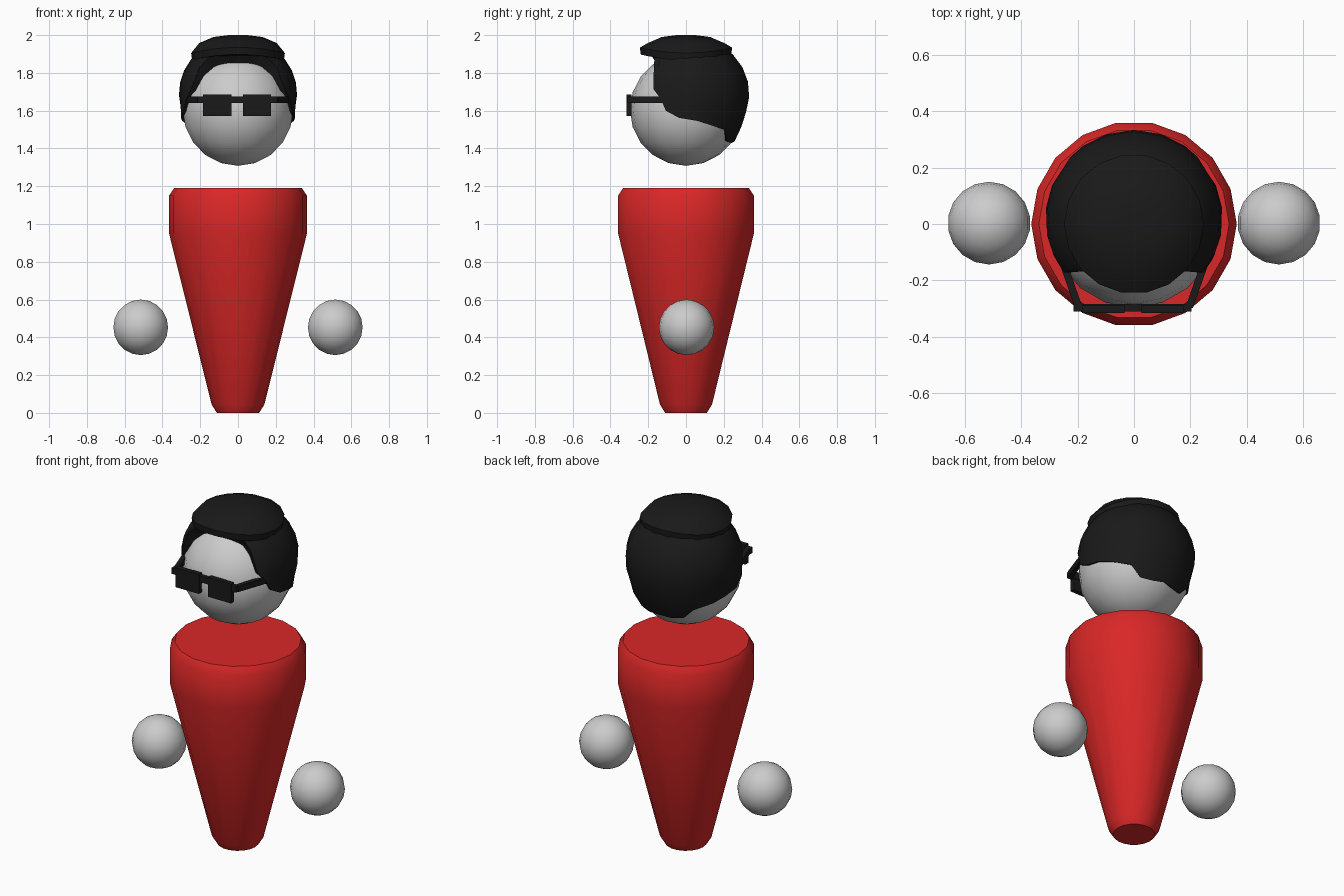
import bpy, bmesh
from math import sin, cos, acos, radians, tau, atan2, hypot
from mathutils import Vector

if "Cube" in bpy.data.objects:
    bpy.data.objects.remove(bpy.data.objects["Cube"])


def material(name, rgb):
    m = bpy.data.materials.new(name)
    m.diffuse_color = (*rgb, 1)
    m.use_nodes = True
    m.node_tree.nodes["Principled BSDF"].inputs["Base Color"].default_value = m.diffuse_color
    return m


RED = material("red", (0.7, 0.02, 0.02))
BLACK = material("black", (0.01, 0.01, 0.01))
HEAD = Vector((0, 0, 1.605))
HEAD_R = 0.297


def finish(name, bm, mat=None, smooth=None):
    bmesh.ops.recalc_face_normals(bm, faces=bm.faces)
    me = bpy.data.meshes.new(name)
    bm.to_mesh(me)
    bm.free()
    ob = bpy.data.objects.new(name, me)
    bpy.context.collection.objects.link(ob)
    if mat:
        me.materials.append(mat)
    if smooth:
        bpy.ops.object.select_all(action='DESELECT')
        bpy.context.view_layer.objects.active = ob
        ob.select_set(True)
        bpy.ops.object.shade_smooth_by_angle(angle=radians(smooth))
    return ob


def skin(rings, cap_start=True, cap_end=True):
    """Bridge closed rings of points into a surface."""
    bm = bmesh.new()
    vs = [[bm.verts.new(p) for p in r] for r in rings]
    n = len(vs[0])
    for a, b in zip(vs, vs[1:]):
        for i in range(n):
            j = (i + 1) % n
            bm.faces.new((a[i], a[j], b[j], b[i]))
    if cap_start:
        bm.faces.new(vs[0])
    if cap_end:
        bm.faces.new(vs[-1])
    return bm


def circle(r, z, n=18):
    return [(r * cos(tau * i / n), r * sin(tau * i / n), z) for i in range(n)]


def ball(name, centre, r):
    bm = bmesh.new()
    bmesh.ops.create_uvsphere(bm, u_segments=18, v_segments=10, radius=r)
    bmesh.ops.translate(bm, verts=bm.verts, vec=centre)
    return finish(name, bm, smooth=60)


def box(name, centre, size, turn=0):
    bm = bmesh.new()
    bmesh.ops.create_cube(bm, size=1)
    bmesh.ops.scale(bm, verts=bm.verts, vec=size)
    ob = finish(name, bm, BLACK)
    ob.location = centre
    ob.rotation_euler.z = turn
    return ob


# Tapered body
body = [(0.112, 0), (0.14, 0.045), (0.365, 0.95), (0.365, 1.15), (0.338, 1.19)]
finish("body", skin([circle(r, z) for r, z in body]), RED, 40)

# Head and floating hands
ball("head", HEAD, HEAD_R)
for side, label in ((-1, "right"), (1, "left")):
    ball(label + "_hand", (side * 0.515, 0.003, 0.453), 0.147)

# Hair shell: hairline height by angle round the head (0 = front)
hairline = [(0, 1.91), (22, 1.905), (40, 1.88), (47, 1.83), (52, 1.715), (61, 1.66),
            (66, 1.60), (79, 1.565), (97, 1.55), (112, 1.53), (134, 1.505),
            (145, 1.46), (162, 1.455), (180, 1.46)]
loop = hairline + [(360 - a, z) for a, z in hairline[-2:0:-1]]
STEPS = 9
rings = []
for k in range(1, STEPS + 1):
    ring = []
    for deg, zmin in loop:
        a = radians(deg)
        t = acos((zmin - 1.69) / 0.30) * k / STEPS
        p = Vector((0.315 * sin(t) * sin(a), 0.02 - 0.315 * sin(t) * cos(a), 1.69 + 0.30 * cos(t)))
        d = p - HEAD
        ring.append(HEAD + d.normalized() * max(d.length, HEAD_R + 0.01))
    rings.append(ring)
# lip that closes the shell onto the head
rings.append([HEAD + (p - HEAD).normalized() * (HEAD_R - 0.015) for p in rings[-1]])
finish("hair_shell", skin(rings, cap_end=False), BLACK, 40)

# Flattened hair top with overhanging fringe
cap = [(0.05, 2.0), (0.13, 1.99), (0.205, 1.958), (0.248, 1.905), (0.243, 1.868), (0.17, 1.89)]
rings = []
for k, (r, z) in enumerate(cap):
    lift = 0.03 if k in (3, 4) else 0
    rings.append([(x, y, h + lift * (y / r) ** 2) for x, y, h in circle(r, z)])
finish("hair_top", skin(rings), BLACK, 40)

# Glasses: front bar, two lenses, two side arms
box("glasses_bar", (-0.005, -0.298, 1.657), (0.42, 0.026, 0.035))
for side, label in ((-1, "right"), (1, "left")):
    box(label + "_lens", (side * 0.105 - 0.004, -0.302, 1.628), (0.15, 0.028, 0.115))
    a, b = Vector((side * 0.197, -0.295)), Vector((side * 0.272, -0.08))
    d, m = b - a, (a + b) / 2
    box(label + "_arm", (m.x, m.y, 1.657), (hypot(*d), 0.026, 0.035), atan2(d.y, d.x))
